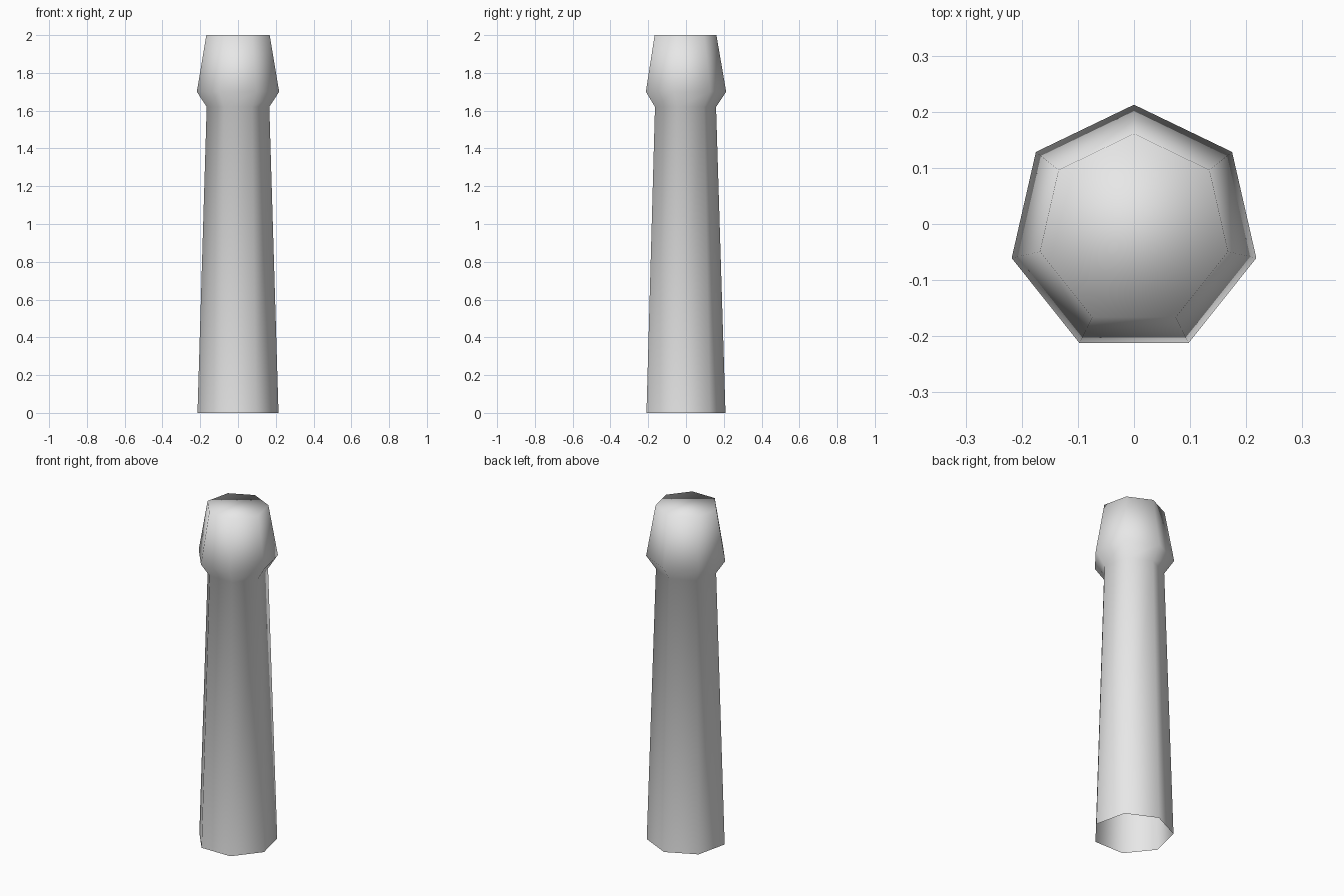
import bpy, bmesh, math

if "Cube" in bpy.data.objects:
    bpy.data.objects.remove(bpy.data.objects["Cube"])

SIDES = 7
Y_SHIFT = -0.011
# (radius, height) of each ring, bottom to top
PROFILE = [(0.22, 0.0), (0.17, 1.62), (0.2236, 1.70), (0.172, 2.0)]

grey = bpy.data.materials.new("light_grey")
grey.diffuse_color = (0.8, 0.8, 0.8, 1)
grey.use_nodes = True
grey.node_tree.nodes["Principled BSDF"].inputs["Base Color"].default_value = grey.diffuse_color


def ring(bm, radius, z):
    """Heptagon with one corner pointing to the back."""
    verts = []
    for i in range(SIDES):
        a = math.pi / 2 + 2 * math.pi * i / SIDES
        verts.append(bm.verts.new((radius * math.cos(a),
                                   radius * math.sin(a) + Y_SHIFT, z)))
    return verts


# Tapered post with flared head, capped on top and open underneath
bm = bmesh.new()
rings = [ring(bm, r, z) for r, z in PROFILE]
for low, high in zip(rings, rings[1:]):
    for i in range(SIDES):
        j = (i + 1) % SIDES
        bm.faces.new((low[i], low[j], high[j], high[i]))
bm.faces.new(rings[-1])
for f in bm.faces:
    f.smooth = True

mesh = bpy.data.meshes.new("post")
bm.to_mesh(mesh)
bm.free()
mesh.materials.append(grey)
post = bpy.data.objects.new("post", mesh)
bpy.context.collection.objects.link(post)
